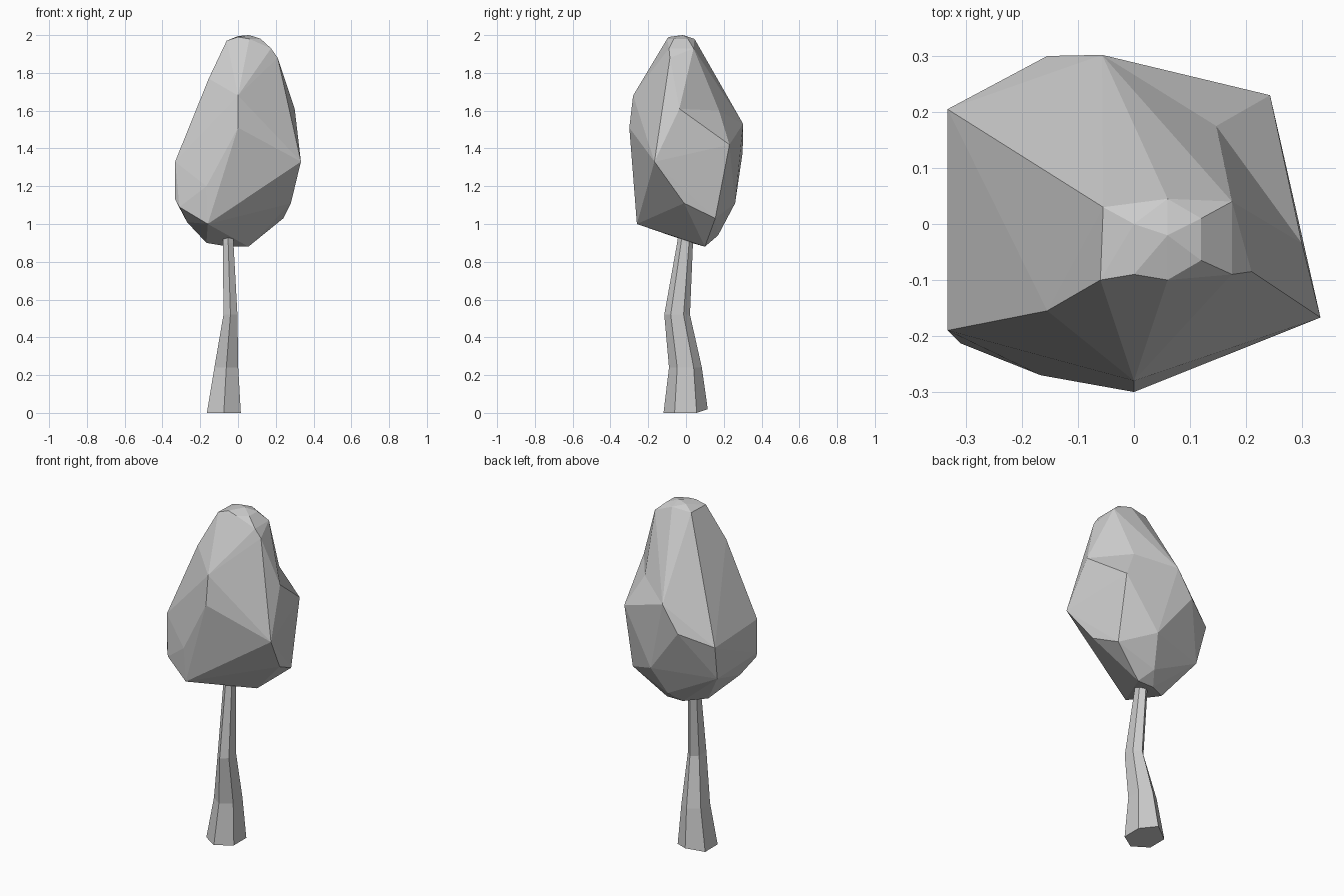
import bpy, bmesh, math
from mathutils import Vector


def finish(name, bm):
    bmesh.ops.recalc_face_normals(bm, faces=bm.faces)
    mesh = bpy.data.meshes.new(name)
    bm.to_mesh(mesh)
    bm.free()
    bpy.context.collection.objects.link(bpy.data.objects.new(name, mesh))


# Trunk: bent, tapering six-sided loft (centre x, centre y, z, half width x, half width y)
sections = [(-0.075, -0.002, 0.005, 0.09, 0.117),
            (-0.062, -0.003, 0.24, 0.063, 0.087),
            (-0.04, -0.047, 0.52, 0.037, 0.068),
            (-0.052, -0.005, 0.90, 0.028, 0.042),
            (-0.052, 0.0, 0.96, 0.026, 0.038)]
bm = bmesh.new()
rings = []
for cx, cy, z, rx, ry in sections:
    ring = []
    for i in range(6):
        a = math.radians(30 + 60 * i)
        ring.append(bm.verts.new((cx + rx / 0.866 * math.cos(a), cy + ry * math.sin(a), z)))
    rings.append(ring)
for v in rings[0]:
    v.co.z = 0.02 if v.co.y > 0.08 else 0.0
for lo, hi in zip(rings, rings[1:]):
    for i in range(6):
        j = (i + 1) % 6
        bm.faces.new((lo[i], lo[j], hi[j], hi[i]))
bm.faces.new(rings[0])
bm.faces.new(rings[-1])
finish("trunk", bm)

# Crown: faceted irregular hull, from the cap down to the underside
crown = [
    (0.06, -0.02, 2.0), (0.06, 0.045, 1.98), (0.12, 0.01, 1.98), (0.12, -0.065, 1.98),
    (0.06, -0.1, 1.98), (0.0, -0.09, 1.99), (0.0, 0.0, 1.995), (-0.055, 0.03, 1.97),
    (0.175, -0.09, 1.93), (0.175, 0.04, 1.93), (0.21, -0.085, 1.88), (-0.06, -0.1, 1.97),
    (-0.1, 0.01, 1.87), (-0.155, -0.155, 1.77),
    (0.0, -0.28, 1.68), (0.0, -0.3, 1.51), (0.3, -0.035, 1.61), (-0.057, 0.302, 1.53),
    (0.243, 0.23, 1.42), (-0.155, 0.3, 1.38), (0.333, -0.167, 1.33),
    (-0.333, -0.19, 1.33), (-0.333, 0.205, 1.31), (-0.167, -0.27, 1.2),
    (-0.333, -0.19, 1.13), (-0.31, 0.15, 1.1), (-0.31, -0.213, 1.09),
    (0.28, -0.01, 1.11), (0.05, 0.26, 1.11), (0.24, 0.155, 1.03), (-0.16, -0.26, 1.0),
    (-0.27, -0.12, 1.01), (0.0, 0.17, 0.94), (-0.167, 0.03, 0.9),
    (0.055, 0.1, 0.88), (-0.05, 0.1, 0.88)]
bm = bmesh.new()
for p in crown:
    bm.verts.new(p)
hull = bmesh.ops.convex_hull(bm, input=bm.verts)
bmesh.ops.delete(bm, geom=[v for v in bm.verts if not v.link_faces], context='VERTS')

# Hollow on the back right of the crown: merge the two facets there and sink their middle
dent = Vector((0.147, 0.175, 1.6))
edge = min(bm.edges, key=lambda e: ((e.verts[0].co + e.verts[1].co) / 2 - dent).length)
res = bmesh.ops.dissolve_edges(bm, edges=[edge])
bm.normal_update()
face = min(bm.faces, key=lambda f: (f.calc_center_median() - dent).length)
poked = bmesh.ops.poke(bm, faces=[face])
poked["verts"][0].co = dent
finish("crown", bm)
